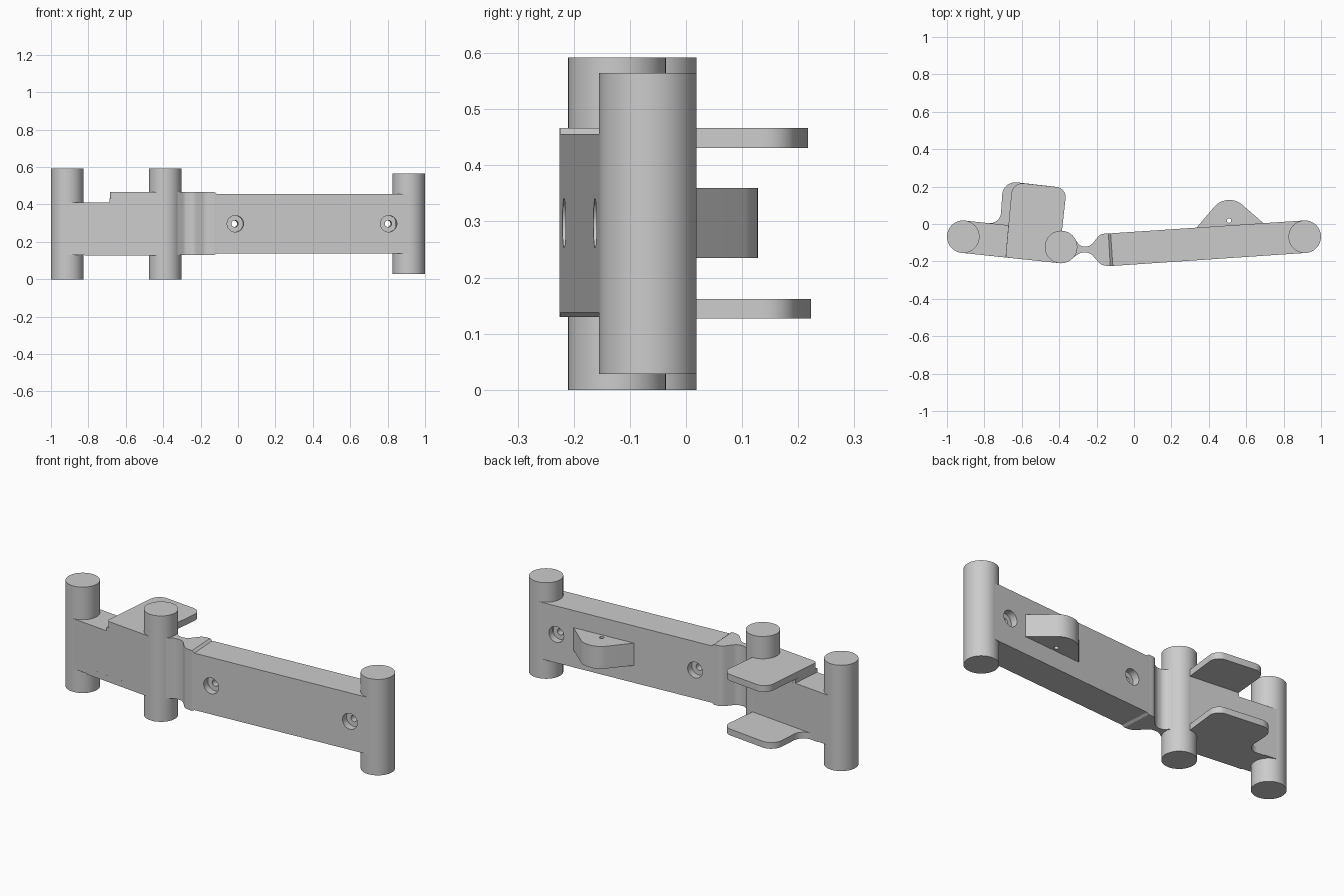
import bpy, bmesh, math
from mathutils import Vector

cube = bpy.data.objects.get("Cube")
if cube:
    bpy.data.objects.remove(cube, do_unlink=True)

GREY = (0.6, 0.6, 0.6, 1)
mat = bpy.data.materials.new("plain grey")
mat.use_nodes = True
mat.diffuse_color = GREY
for node in mat.node_tree.nodes:
    if node.type == "BSDF_PRINCIPLED":
        node.inputs["Base Color"].default_value = GREY


def rounded(points, steps=8):
    """Outline from (x, y) or (x, y, corner radius) points."""
    out = []
    for i, p in enumerate(points):
        corner = Vector(p[:2])
        if len(p) == 2:
            out.append(corner)
            continue
        a = (Vector(points[i - 1][:2]) - corner).normalized()
        b = (Vector(points[(i + 1) % len(points)][:2]) - corner).normalized()
        half = a.angle(b) / 2
        centre = corner + (a + b).normalized() * p[2] / math.sin(half)
        reach = p[2] / math.tan(half)
        start = (corner + a * reach - centre).normalized()
        end = (corner + b * reach - centre).normalized()
        out += [centre + start.slerp(end, k / steps).normalized() * p[2]
                for k in range(steps + 1)]
    return out


def make(name, bm):
    bmesh.ops.recalc_face_normals(bm, faces=bm.faces)
    mesh = bpy.data.meshes.new(name)
    bm.to_mesh(mesh)
    bm.free()
    mesh.materials.append(mat)
    ob = bpy.data.objects.new(name, mesh)
    bpy.context.collection.objects.link(ob)
    return ob


def prism(name, points, low, high):
    bm = bmesh.new()
    face = bm.faces.new([bm.verts.new((p.x, p.y, low)) for p in rounded(points)])
    ext = bmesh.ops.extrude_face_region(bm, geom=[face], use_keep_orig=True)["geom"]
    bmesh.ops.translate(bm, vec=(0, 0, high - low),
                        verts=[v for v in ext if isinstance(v, bmesh.types.BMVert)])
    return make(name, bm)


def rod(name, centre, radius, length, rotation=(0, 0, 0), sides=64):
    bm = bmesh.new()
    bmesh.ops.create_cone(bm, cap_ends=True, segments=sides, radius1=radius,
                          radius2=radius, depth=length)
    ob = make(name, bm)
    ob.location, ob.rotation_euler = centre, rotation
    return ob


def cut(target, cutter):
    cutter.hide_render = True
    mod = target.modifiers.new("cut", "BOOLEAN")
    mod.operation, mod.solver, mod.object = "DIFFERENCE", "EXACT", cutter
    bpy.context.view_layer.update()
    bpy.context.view_layer.objects.active = target
    bpy.ops.object.modifier_apply(modifier=mod.name)
    bpy.data.objects.remove(cutter, do_unlink=True)


parts = []

# Upright pivot pins
R = 0.087
for name, x, y, low, high in (("right_pin", -0.913, -0.068, 0, 0.592),
                              ("middle_pin", -0.39, -0.123, 0, 0.592),
                              ("left_pin", 0.913, -0.068, 0.028, 0.565)):
    parts.append(rod(name, (x, y, (low + high) / 2), R, high - low))

# Short link, with the raised portion beneath the upper plate
parts.append(prism("short_link", [(-0.913, 0.019), (-0.39, -0.036),
                                  (-0.39, -0.21), (-0.913, -0.155)], 0.13, 0.41))
parts.append(prism("short_link_riser", [(-0.672, -0.007), (-0.39, -0.036),
                                        (-0.39, -0.21), (-0.687, -0.179)], 0.41, 0.431))

# Two plates reaching backward
shared = [(-0.36, 0.192, 0.055), (-0.388, -0.06), (-0.39, -0.21)]
parts.append(prism("upper_plate", [(-0.687, -0.179, 0.02), (-0.65, 0.224, 0.06)]
                   + shared, 0.431, 0.467))
parts.append(prism("lower_plate", [(-0.82, -0.165), (-0.82, 0.009), (-0.715, -0.002, 0.06),
                                   (-0.70, 0.231, 0.07)] + shared, 0.127, 0.162))

# Thin flexible neck between pin and long bar
parts.append(prism("neck", [
    (-0.137, -0.051), (-0.18, -0.053, 0.05), (-0.235, -0.121, 0.05), (-0.285, -0.121, 0.04),
    (-0.33, -0.063), (-0.33, -0.183), (-0.285, -0.153, 0.04), (-0.235, -0.153, 0.05),
    (-0.175, -0.221, 0.06), (-0.127, -0.225)], 0.13, 0.467))

# Sloped step from the neck height to the bar height
BAR_LOW, BAR_HIGH = 0.138, 0.456
step = prism("neck_step", [(-0.137, -0.051), (-0.127, -0.225),
                           (-0.113, -0.224), (-0.125, -0.05)], 0.13, 0.467)
for v in step.data.vertices:
    if v.co.x > -0.126:
        v.co.z = BAR_LOW if v.co.z < 0.3 else BAR_HIGH
parts.append(step)

# Long bar with counterbored screw holes from both sides
bar = prism("long_bar", [(-0.125, -0.05), (0.913, 0.019),
                         (0.913, -0.155), (-0.113, -0.224)], BAR_LOW, BAR_HIGH)
slope = math.atan2(0.069, 1.035)
normal = Vector((-math.sin(slope), math.cos(slope), 0))
turn = (math.pi / 2, 0, slope)
for x in (-0.02, 0.80):
    centre = Vector((x, -0.13 + (x + 0.02) * math.tan(slope), 0.297))
    cut(bar, rod("screw_hole_cutter", centre, 0.018, 0.4, turn, 32))
    for side in (-1, 1):
        cut(bar, rod("counterbore_cutter", centre + normal * side * R, 0.044, 0.08, turn, 40))
parts.append(bar)

# Rounded lug on the back of the bar, with a pin hole
lug = prism("back_lug", [(0.33, -0.025), (0.46, 0.128, 0.1),
                         (0.55, 0.128, 0.1), (0.70, -0.002)], 0.235, 0.36)
cut(lug, rod("pin_hole_cutter", (0.508, 0.018, 0.3), 0.012, 0.4, sides=24))
parts.append(lug)

# Smooth curved faces and keep edges sharp
bpy.ops.object.select_all(action="DESELECT")
for ob in parts:
    ob.select_set(True)
bpy.context.view_layer.objects.active = parts[0]
bpy.ops.object.shade_smooth_by_angle(angle=math.radians(30))
